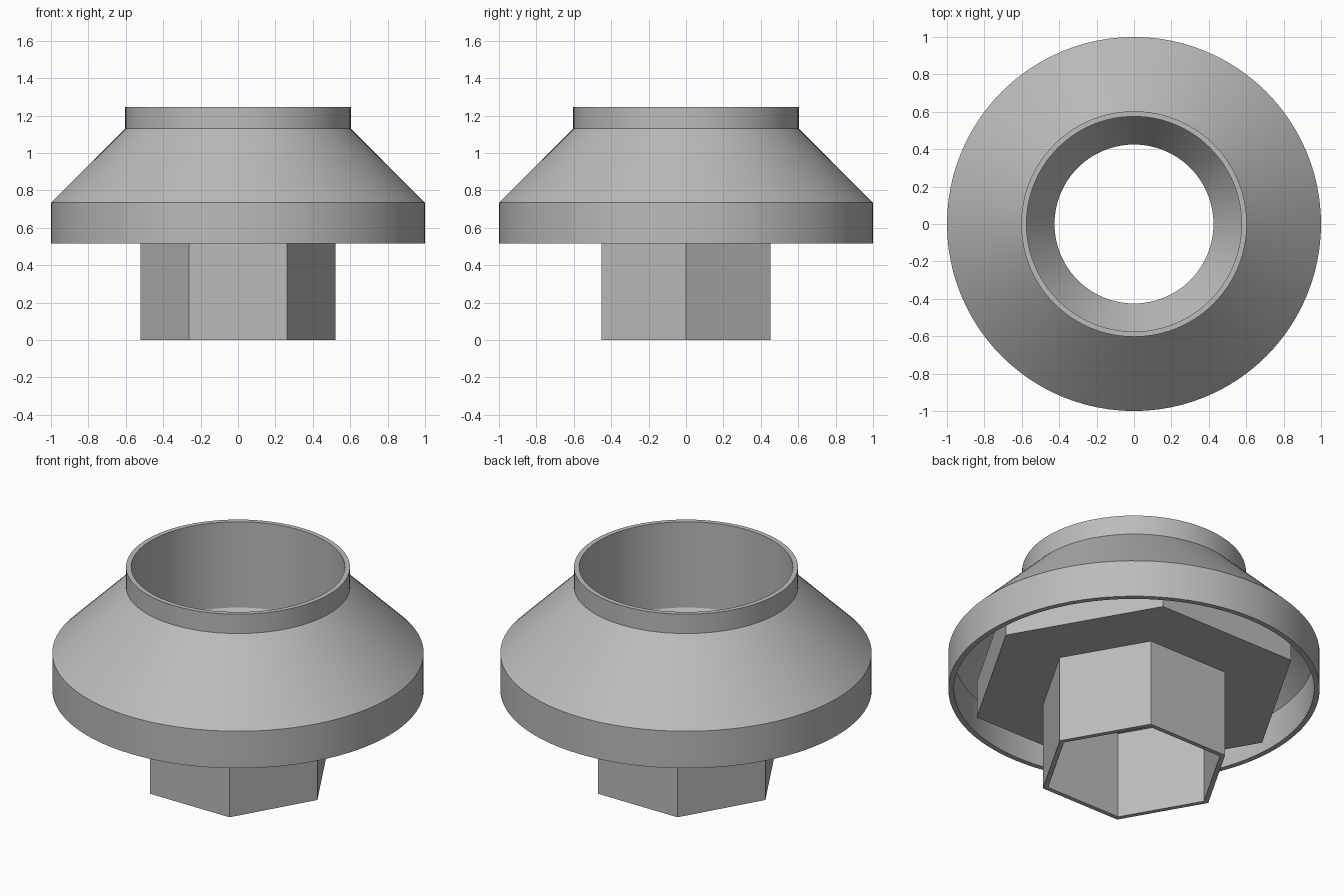
import bpy
import bmesh
import math

SEGMENTS = 96

cube = bpy.data.objects.get("Cube")
if cube:
    bpy.data.objects.remove(cube, do_unlink=True)

grey = bpy.data.materials.new("plain grey")
grey.use_nodes = True
COLOUR = (0.5, 0.5, 0.5, 1.0)
grey.diffuse_color = COLOUR
grey.node_tree.nodes["Principled BSDF"].inputs["Base Color"].default_value = COLOUR


def ring_point(shape, size, z, step):
    """Point on a round ring (size = radius) or hex ring (size = flat distance)."""
    angle = math.tau * step / SEGMENTS
    radius = size
    if shape == "hex":
        radius = size / math.cos(angle % (math.pi / 3) - math.pi / 6)
    return (radius * math.cos(angle), radius * math.sin(angle), z)


def loft(name, sections):
    """Join rings into a closed hollow body, the last ring meeting the first."""
    bm = bmesh.new()
    rings = [[bm.verts.new(ring_point(*section, i)) for i in range(SEGMENTS)]
             for section in sections]
    for k, ring in enumerate(rings):
        after = rings[(k + 1) % len(rings)]
        for i in range(SEGMENTS):
            j = (i + 1) % SEGMENTS
            bm.faces.new((ring[i], ring[j], after[j], after[i]))
    bmesh.ops.recalc_face_normals(bm, faces=bm.faces)
    mesh = bpy.data.meshes.new(name)
    bm.to_mesh(mesh)
    bm.free()
    mesh.materials.append(grey)
    obj = bpy.data.objects.new(name, mesh)
    bpy.context.collection.objects.link(obj)
    bpy.ops.object.select_all(action="DESELECT")
    obj.select_set(True)
    bpy.context.view_layer.objects.active = obj
    bpy.ops.object.shade_smooth_by_angle(angle=math.radians(25))
    return obj


# Thin conical cap with a neck whose tube runs down inside to the flange
loft("cap_and_neck", [
    ("round", 1.0, 0.515), ("round", 1.0, 0.735),
    ("round", 0.603, 1.13), ("round", 0.603, 1.245),
    ("round", 0.575, 1.245), ("round", 0.575, 0.735),
    ("round", 0.603, 0.735), ("round", 0.603, 1.09),
    ("round", 0.97, 0.722), ("round", 0.97, 0.515),
])

# Wide hex flange with a funnel bore, and the hollow hex socket below it
loft("hex_flange_and_socket", [
    ("round", 0.575, 0.735), ("hex", 0.78, 0.735),
    ("hex", 0.78, 0.516), ("hex", 0.452, 0.516),
    ("hex", 0.452, 0.0), ("hex", 0.426, 0.0),
    ("hex", 0.426, 0.516), ("round", 0.425, 0.516),
])
